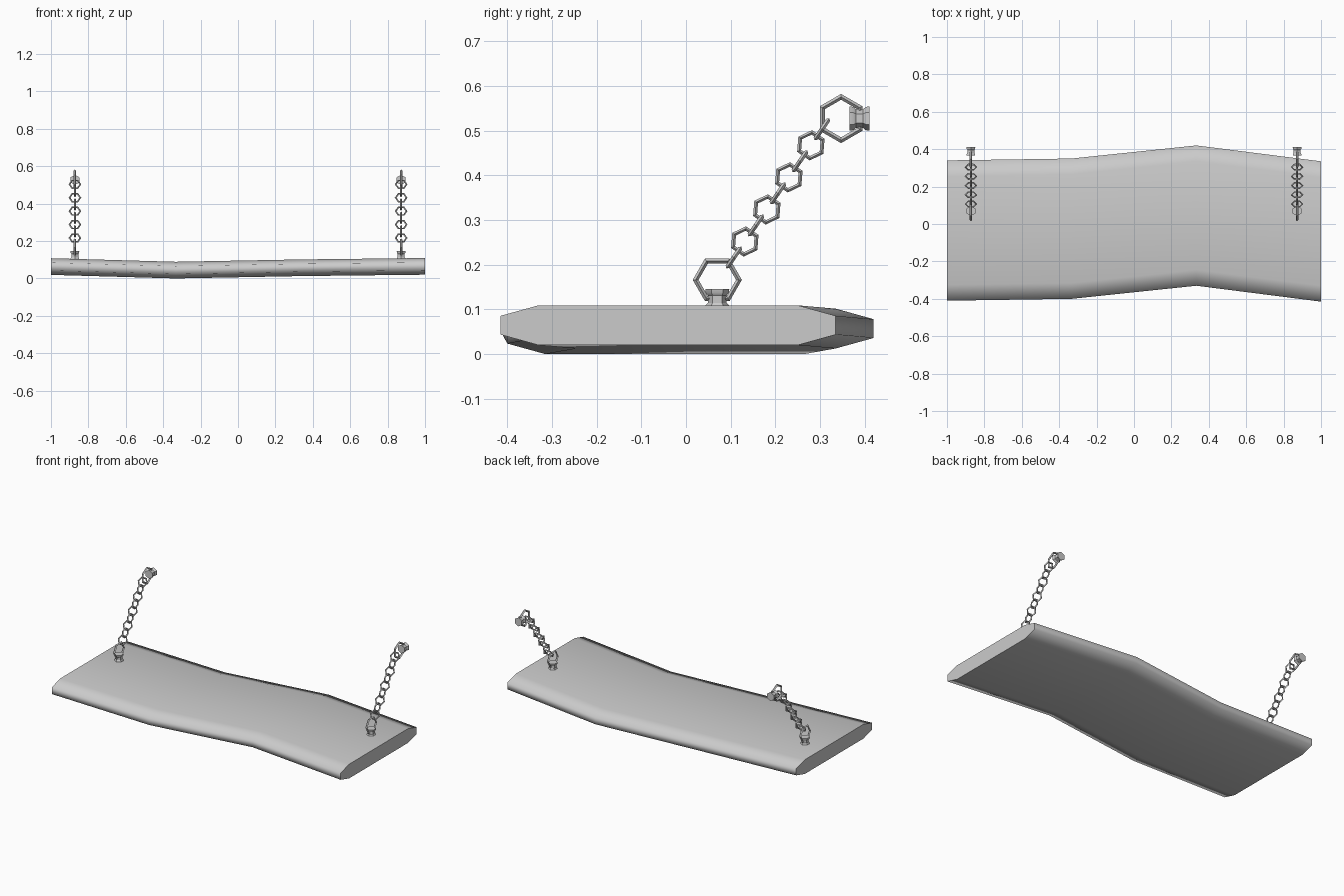
import bpy, bmesh, math
from mathutils import Vector

if "Cube" in bpy.data.objects:
    bpy.data.objects.remove(bpy.data.objects["Cube"])

CX = 0.872  # chain distance from the middle


def grid_object(name, rings, close_rings, caps, mirror=True, smooth=None):
    """Skin a list of equal-length point loops."""
    bm = bmesh.new()
    loops = [[bm.verts.new(p) for p in r] for r in rings]
    n, m = len(loops), len(loops[0])
    for i in range(n if close_rings else n - 1):
        a, b = loops[i], loops[(i + 1) % n]
        for j in range(m):
            k = (j + 1) % m
            bm.faces.new((a[j], a[k], b[k], b[j]))
    if caps:
        bm.faces.new(loops[0])
        bm.faces.new(loops[-1])
    bmesh.ops.recalc_face_normals(bm, faces=bm.faces[:])
    me = bpy.data.meshes.new(name)
    bm.to_mesh(me)
    bm.free()
    ob = bpy.data.objects.new(name, me)
    bpy.context.collection.objects.link(ob)
    if mirror:
        ob.modifiers.new("Mirror", 'MIRROR').use_axis[0] = True
    if smooth:
        bpy.ops.object.select_all(action='DESELECT')
        ob.select_set(True)
        bpy.context.view_layer.objects.active = ob
        bpy.ops.object.shade_smooth_by_angle(angle=math.radians(smooth))
    return ob


def hex_ring(name, center, u, normal, outer, thick):
    """Six-sided ring of square wire, with one corner pointing along u."""
    u, nrm = Vector(u).normalized(), Vector(normal).normalized()
    v, c = nrm.cross(u), Vector(center)
    r = thick / 2
    rings = []
    for i in range(6):
        a = i * math.pi / 3
        d = u * math.cos(a) + v * math.sin(a)
        rings.append([c + d * (outer - r + p) + nrm * q
                      for p, q in ((r, 0), (0, r), (-r, 0), (0, -r))])
    return grid_object(name, rings, True, False)


def bolt(name, base, axis, corner, length):
    """Hexagonal spool with a narrow waist."""
    w, u, c = Vector(axis), Vector(corner), Vector(base)
    v = w.cross(u)
    rings = []
    for t, r in ((0, .027), (.2, .026), (.32, .021), (.68, .021), (.8, .026), (1, .027)):
        rings.append([c + w * (t * length) + (u * math.cos(i * math.pi / 3)
                      + v * math.sin(i * math.pi / 3)) * r for i in range(6)])
    return grid_object(name, rings, False, True, smooth=35)


# Seat plank: one chamfered section swept through four stations
section = [(-.375, -.021), (-.375, .021), (-.29, .0445), (.29, .0445),
           (.375, .021), (.375, -.021), (.29, -.0445), (-.29, -.0445)]
stations = [(-1, -.035, .0635), (-1 / 3, -.025, .0445), (1 / 3, .045, .057), (1, -.04, .0645)]
grid_object("seat_plank", [[(x, y + cy, z + cz) for y, z in section]
                           for x, cy, cz in stations], False, True, mirror=False, smooth=80)

# Bolts and eye rings
bolt("lower_bolt", (CX, .07, .100), (0, 0, 1), (0, 1, 0), .046)
bolt("upper_bolt", (CX, .366, .527), (0, 1, 0), (0, 0, 1), .045)
hex_ring("lower_eye_ring", (CX, .07, .166), (0, 1, 0), (1, 0, 0), .055, .013)
hex_ring("upper_eye_ring", (CX, .347, .527), (0, 0, 1), (1, 0, 0), .055, .013)

# Chain of links with alternating orientation
start, end = Vector((CX, .107, .216)), Vector((CX, .304, .503))
d = (end - start).normalized()
side, across = Vector((1, 0, 0)), Vector((0, -d.z, d.y))
for i in range(9):
    u, nrm = (side, across) if i % 2 == 0 else (across, side)
    hex_ring(f"chain_link_{i + 1}", start.lerp(end, i / 8), u, nrm, .034, .010)
